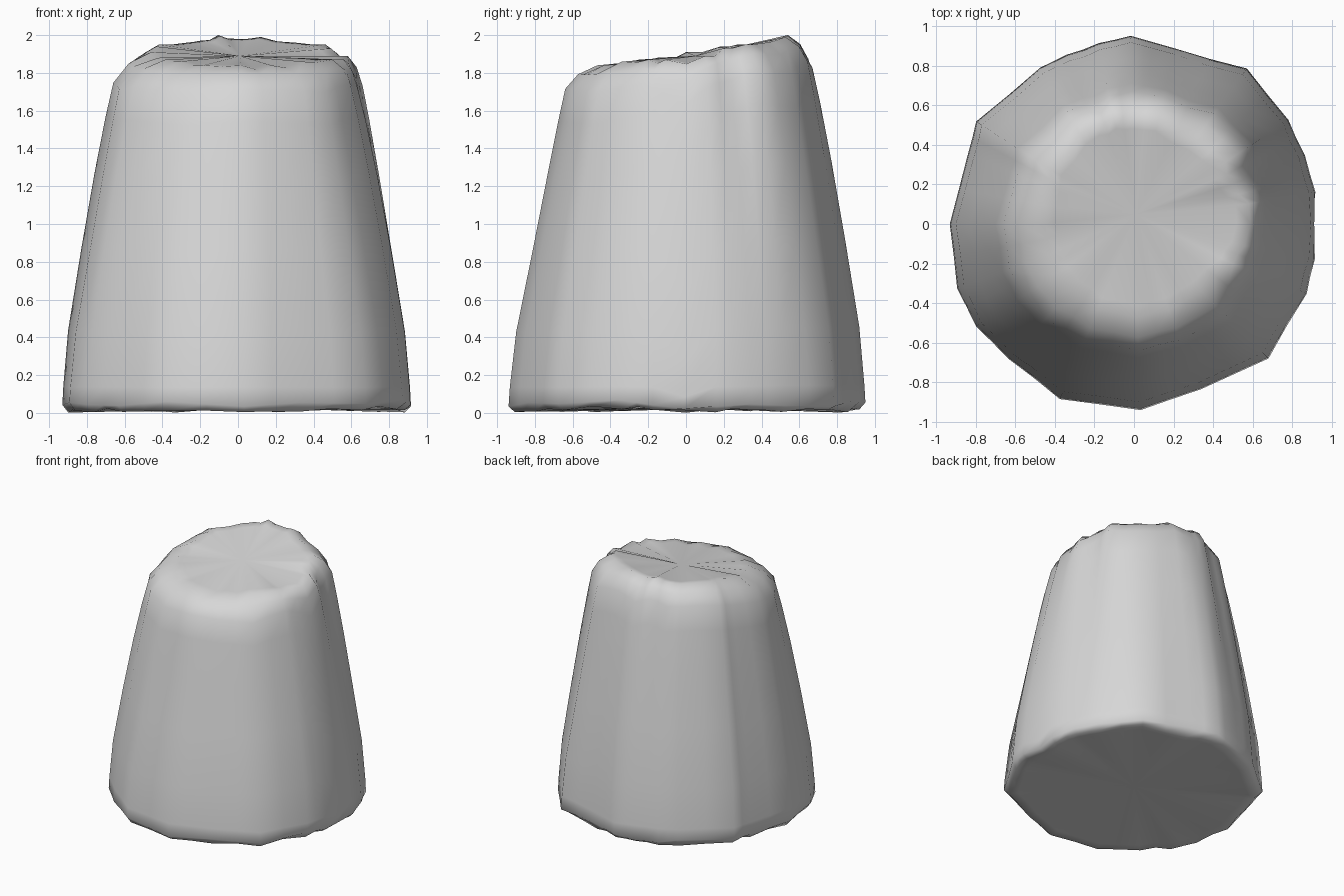
import bpy
import bmesh
import random
from math import radians, cos, sin
from mathutils import Vector

default_cube = bpy.data.objects.get("Cube")
if default_cube:
    bpy.data.objects.remove(default_cube, do_unlink=True)

random.seed(4)

# Outline of each lengthwise ridge, in hundredths:
# direction in degrees, foot radius, shoulder radius, rim radius, rim height
ridges = [
    (10, 93, 67, 59, 189), (22, 93, 64, 53, 193), (34, 94, 69, 56, 195),
    (54, 97, 69, 52, 196), (77, 91, 66, 54, 199), (91, 95, 67, 54, 198),
    (101, 93, 66, 55, 200), (112, 92, 65, 54, 197), (121, 92, 66, 53, 196),
    (147, 95, 66, 50, 195), (157, 91, 64, 47, 194), (180, 93, 66, 46, 191),
    (200, 95, 67, 45, 188), (213, 95, 66, 46, 187), (227, 93, 66, 46, 186),
    (247, 96, 64, 47, 184), (272, 94, 64, 47, 184), (292, 90, 63, 47, 184),
    (315, 96, 66, 48, 186), (338, 94, 64, 54, 187), (349, 93, 65, 57, 187),
]

# Flank profile: fraction of shoulder height, fraction of inward taper
flank = [(0.08, 0.02), (0.25, 0.12), (0.5, 0.39), (0.73, 0.65), (0.9, 0.86), (1, 1)]

# Slightly sunken hubs for the fan-shaped ends
top_centre = Vector((0.01, 0.05, 1.89))
bottom_centre = Vector((0, 0, 0.03))


def mix(a, b, t):
    return a + (b - a) * t


def ridge_points(ridge):
    """Points climbing one ridge from foot to rim."""
    foot, shoulder, rim, rim_z = (value / 100 for value in ridge[1:])
    angle = radians(ridge[0])
    shoulder_z = rim_z - 0.14 + random.uniform(-0.03, 0.02)
    foot_z = 0.05 + random.uniform(-0.02, 0.02)
    wobble = random.uniform(-0.012, 0.008)
    profile = [(foot * 0.965, random.uniform(0, 0.02)), (foot, foot_z)]
    for height, taper in flank:
        bulge = wobble * taper * (1 - taper) * 4
        profile.append((mix(foot, shoulder, taper) + bulge, shoulder_z * height))
    profile.append((mix(shoulder, rim, 0.4), mix(shoulder_z, rim_z, 0.62)))
    profile.append((rim, rim_z))
    return [Vector((r * cos(angle), r * sin(angle), z)) for r, z in profile]


def flute_points(right, left):
    """Shallow groove running up between two ridges, deepest at the shoulder."""
    depth = random.uniform(0, 0.025)
    points = []
    for a, b in zip(right, left):
        point = (a + b) / 2
        point.xy *= 1 - depth * mix(0.15, 1, point.z / 2)
        points.append(point)
    # Nick the rim and foot so the end fans crease
    points[-1].z -= random.uniform(0, 0.025)
    points[0].z += random.uniform(0, 0.02)
    return points


def build_body(name, material):
    rows = [ridge_points(ridge) for ridge in ridges]
    bm = bmesh.new()
    columns = []
    for i, row in enumerate(rows):
        for points in (row, flute_points(row, rows[(i + 1) % len(rows)])):
            # Narrow lips keep the rim and foot crisp beside the fans
            points.insert(0, points[0].lerp(bottom_centre, 0.08))
            points.append(points[-1].lerp(top_centre, 0.12))
            columns.append([bm.verts.new(point) for point in points])
    top_hub = bm.verts.new(top_centre)
    bottom_hub = bm.verts.new(bottom_centre)
    for i, right in enumerate(columns):
        left = columns[(i + 1) % len(columns)]
        for k in range(len(right) - 1):
            bm.faces.new((right[k], left[k], left[k + 1], right[k + 1]))
        bm.faces.new((right[-1], left[-1], top_hub))
        bm.faces.new((left[0], right[0], bottom_hub))
    bmesh.ops.recalc_face_normals(bm, faces=bm.faces)
    for face in bm.faces:
        face.smooth = True
    mesh = bpy.data.meshes.new(name)
    bm.to_mesh(mesh)
    bm.free()
    mesh.materials.append(material)
    body = bpy.data.objects.new(name, mesh)
    bpy.context.collection.objects.link(body)


# Plain grey surface
grey = bpy.data.materials.new("stone grey")
grey.use_nodes = True
colour = (0.68, 0.68, 0.68, 1)
grey.diffuse_color = colour
grey.node_tree.nodes["Principled BSDF"].inputs["Base Color"].default_value = colour

build_body("stump_body", grey)
